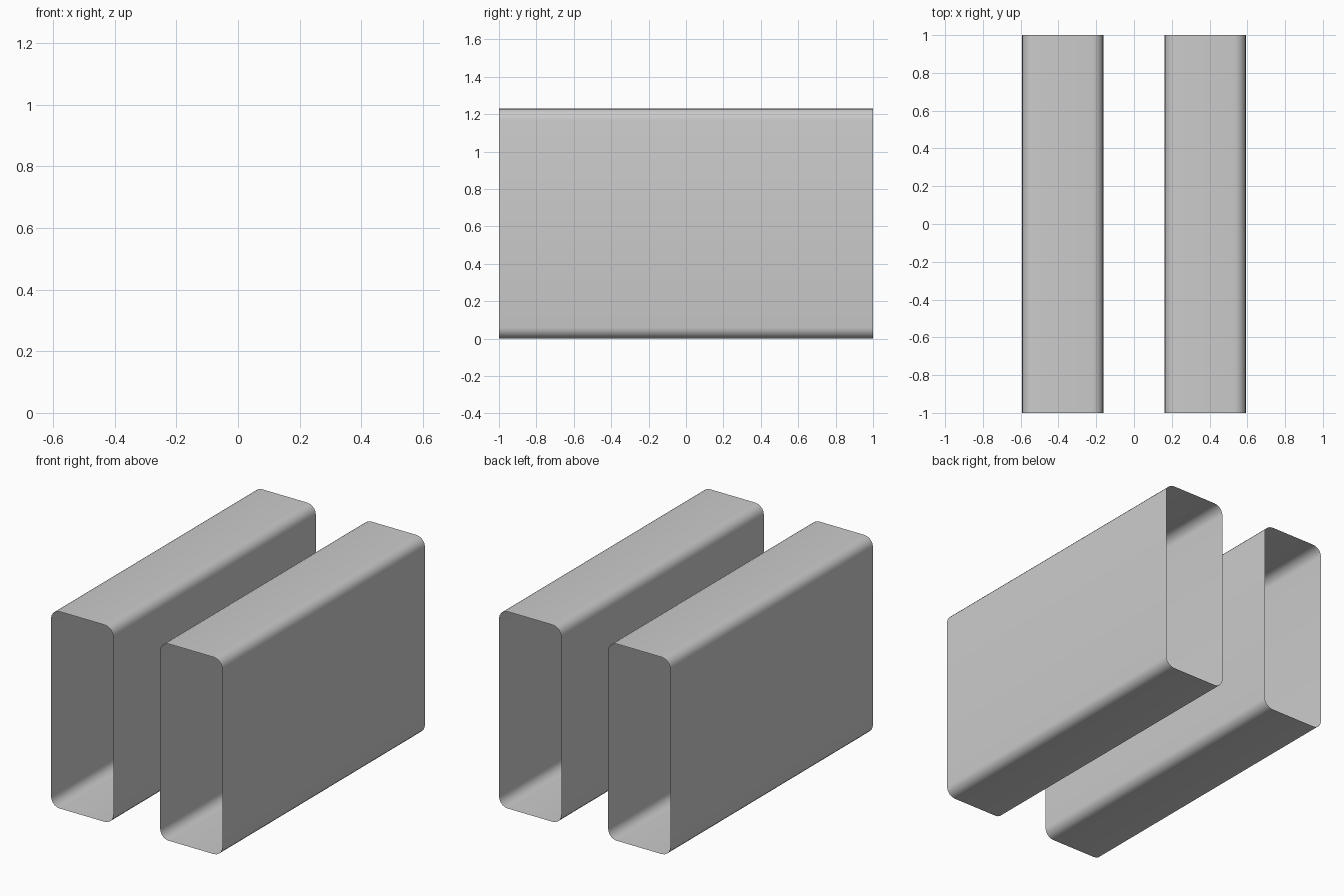
import bpy, bmesh
from math import cos, sin, pi

if "Cube" in bpy.data.objects:
    bpy.data.objects.remove(bpy.data.objects["Cube"])

WIDTH, HEIGHT, LENGTH = 0.43, 1.23, 2.0
RADIUS, SEGMENTS = 0.06, 5
OFFSET = 0.377


def rounded_profile(w, h, r, n):
    """Rounded rectangle in x/z, standing on z = 0."""
    corners = [(w/2 - r, h - r), (-w/2 + r, h - r), (-w/2 + r, r), (w/2 - r, r)]
    return [(cx + r * cos(a), cz + r * sin(a))
            for q, (cx, cz) in enumerate(corners)
            for a in [(q + i / n) * pi / 2 for i in range(n + 1)]]


def open_tube(name, x):
    """Thin-walled sleeve, open at the front and back."""
    bm = bmesh.new()
    profile = rounded_profile(WIDTH, HEIGHT, RADIUS, SEGMENTS)
    front = [bm.verts.new((px, -LENGTH / 2, pz)) for px, pz in profile]
    back = [bm.verts.new((px, LENGTH / 2, pz)) for px, pz in profile]
    for i in range(len(profile)):
        j = (i + 1) % len(profile)
        bm.faces.new((front[i], back[i], back[j], front[j])).smooth = True
    bm.normal_update()
    # Make the walls face outward
    if any(f.normal.z < -0.9 and f.calc_center_median().z > HEIGHT / 2 for f in bm.faces):
        bmesh.ops.reverse_faces(bm, faces=bm.faces[:])
    mesh = bpy.data.meshes.new(name)
    bm.to_mesh(mesh)
    bm.free()
    obj = bpy.data.objects.new(name, mesh)
    obj.location.x = x
    bpy.context.collection.objects.link(obj)


# Pair of matching sleeves
open_tube("left_tube", -OFFSET)
open_tube("right_tube", OFFSET)
